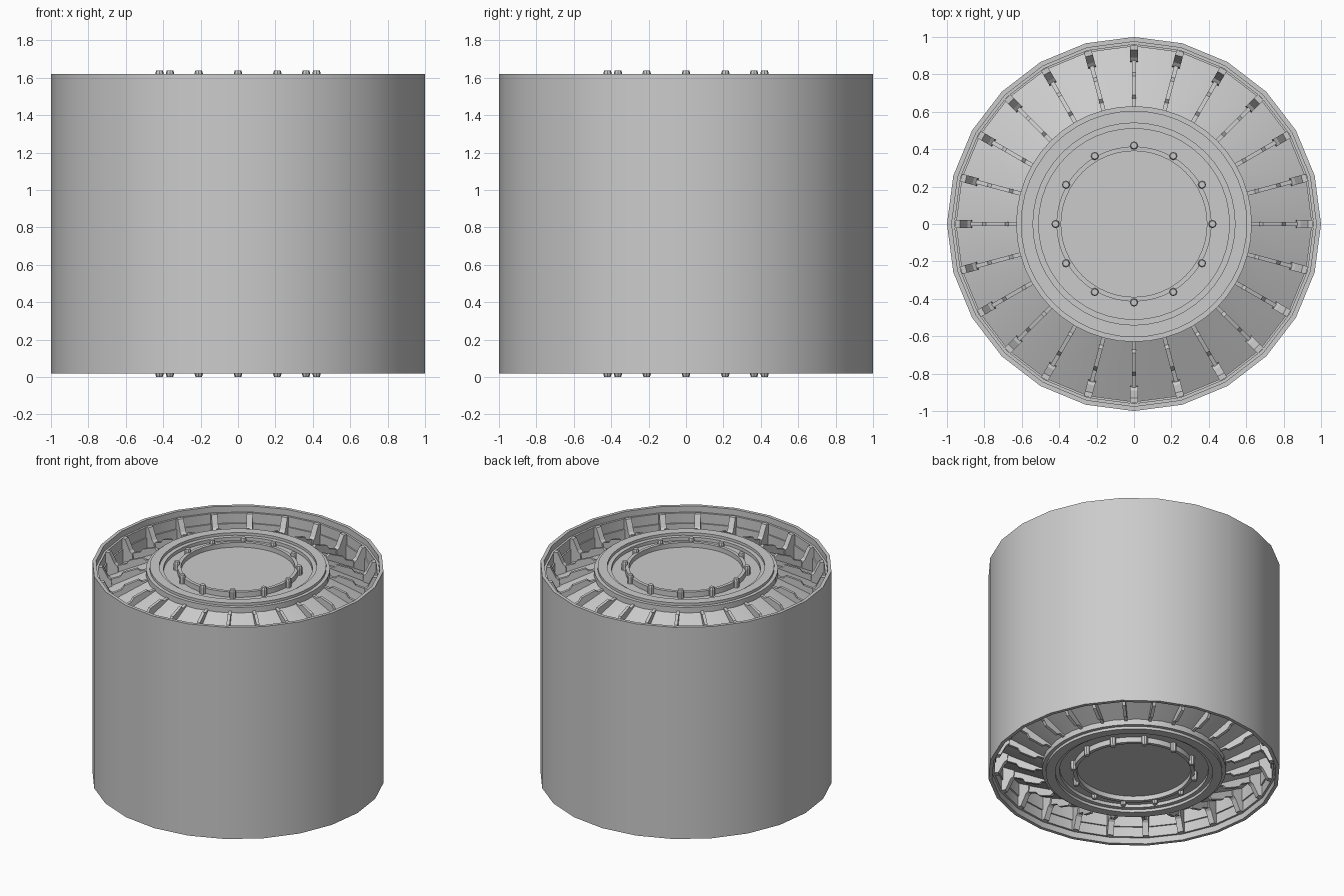
import bpy, bmesh, math
from mathutils import Matrix

if "Cube" in bpy.data.objects:
    bpy.data.objects.remove(bpy.data.objects["Cube"])

H = 1.64          # overall height; the two ends mirror about H / 2
TAU = 2 * math.pi


def finish(bm, name, smooth=True):
    bmesh.ops.recalc_face_normals(bm, faces=bm.faces)
    me = bpy.data.meshes.new(name)
    bm.to_mesh(me)
    bm.free()
    ob = bpy.data.objects.new(name, me)
    bpy.context.collection.objects.link(ob)
    if smooth:
        bpy.ops.object.select_all(action='DESELECT')
        ob.select_set(True)
        bpy.context.view_layer.objects.active = ob
        bpy.ops.object.shade_smooth_by_angle(angle=math.radians(25))
    return ob


def lathe(name, profile, sides, cap=False):
    """Revolve an (r, z) profile about z; cap closes the last ring."""
    bm = bmesh.new()
    rings = [[bm.verts.new((r * math.cos(TAU * i / sides),
                            r * math.sin(TAU * i / sides), z))
              for i in range(sides)] for r, z in profile]
    for a, b in zip(rings, rings[1:]):
        for i in range(sides):
            j = (i + 1) % sides
            bm.faces.new((a[i], a[j], b[j], b[i]))
    if cap:
        bm.faces.new(rings[0])
        bm.faces.new(rings[-1])
    return finish(bm, name)


def both_ends(profile):
    """Bottom end (mirrored) followed by the top end."""
    return [(r, H - z) for r, z in reversed(profile)] + profile


def prism(bm, pts, width, angle, bottom):
    """Extrude an (r, z) outline sideways and turn it to the given angle."""
    rot = Matrix.Rotation(angle, 4, 'Z')
    sides = []
    for y in (-width / 2, width / 2):
        vs = [bm.verts.new((r, y, H - z if bottom else z)) for r, z in pts]
        bmesh.ops.transform(bm, matrix=rot, verts=vs)
        sides.append(vs)
    a, b = sides
    bm.faces.new(a)
    bm.faces.new(b)
    for i in range(len(pts)):
        j = (i + 1) % len(pts)
        bm.faces.new((a[i], a[j], b[j], b[i]))


# Outer tyre with stepped rim and sloping dish
tyre = [(1.0, 1.62), (0.975, 1.62), (0.975, 1.575), (0.96, 1.575),
        (0.96, 1.50), (0.95, 1.50), (0.95, 1.40), (0.63, 1.56), (0.58, 1.56)]
lathe("tyre", both_ends(tyre), 24)

# Hub with stepped rings and recessed centre plate
hub = [(0.63, 1.53), (0.63, 1.60), (0.605, 1.60), (0.605, 1.62),
       (0.54, 1.62), (0.54, 1.60), (0.51, 1.60), (0.51, 1.575),
       (0.415, 1.575), (0.415, 1.615), (0.39, 1.615), (0.39, 1.58)]
lathe("hub", both_ends(hub), 48, cap=True)

# Radial ribs: thin stepped spoke plus a wider block against the rim
spoke = [(0.61, 1.50), (0.61, 1.575), (0.67, 1.56), (0.69, 1.575),
         (0.79, 1.54), (0.81, 1.51), (0.91, 1.475), (0.91, 1.38)]
block = [(0.86, 1.40), (0.87, 1.485), (0.89, 1.50), (0.93, 1.58),
         (0.957, 1.58), (0.957, 1.38)]
for end in ("top", "bottom"):
    bm = bmesh.new()
    for i in range(24):
        prism(bm, spoke, 0.022, TAU * i / 24, end == "bottom")
        prism(bm, block, 0.042, TAU * i / 24, end == "bottom")
    finish(bm, end + "_ribs", smooth=False)

# Ring of tapered bolts on each end
for end in ("top", "bottom"):
    bm = bmesh.new()
    s = 1 if end == "top" else -1
    for i in range(12):
        a = TAU * i / 12
        for depth, z, r1, r2 in ((0.055, 1.5975, 0.022, 0.022),
                                 (0.015, 1.6325, 0.022, 0.017)):
            flip = Matrix.Diagonal((1, 1, s, 1))
            loc = Matrix.Translation((0.42 * math.cos(a), 0.42 * math.sin(a),
                                      z if s == 1 else H - z))
            bmesh.ops.create_cone(bm, cap_ends=True, segments=8, depth=depth,
                                  radius1=r1, radius2=r2, matrix=loc @ flip)
    finish(bm, end + "_bolts", smooth=False)
